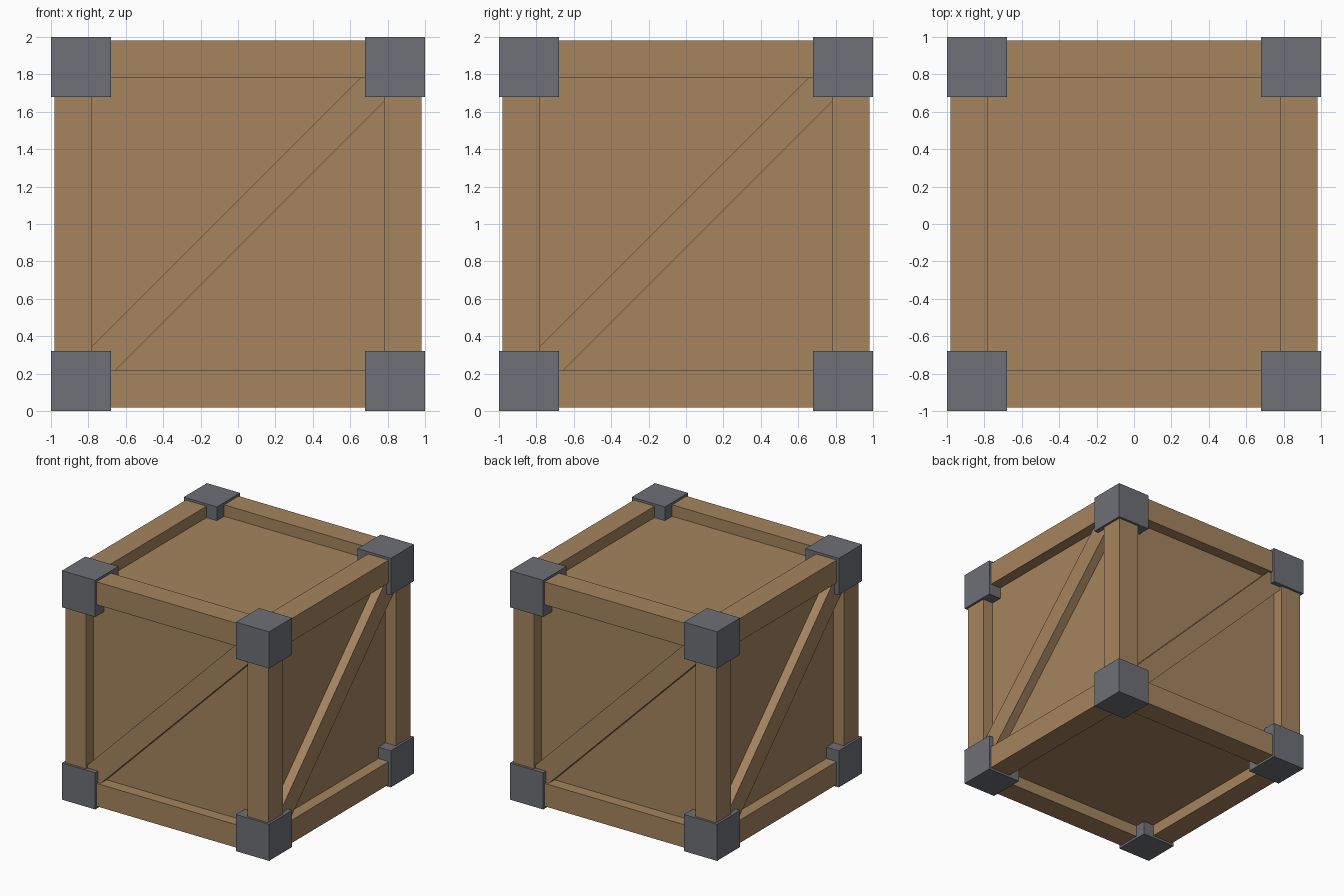
import bpy, math
from mathutils import Matrix, Vector

if "Cube" in bpy.data.objects:
    bpy.data.objects.remove(bpy.data.objects["Cube"])


def material(name, rgb):
    m = bpy.data.materials.new(name)
    m.diffuse_color = (*rgb, 1)
    m.use_nodes = True
    m.node_tree.nodes["Principled BSDF"].inputs["Base Color"].default_value = m.diffuse_color
    return m


wood = material("brown_wood", (0.376, 0.231, 0.114))
metal = material("grey_metal", (0.156, 0.162, 0.183))


def box(name, size, loc, mat, rot=(0, 0, 0)):
    bpy.ops.mesh.primitive_cube_add(size=1, location=loc, rotation=rot)
    ob = bpy.context.object
    ob.name = name
    ob.data.transform(Matrix.Diagonal((*size, 1)))
    ob.data.materials.append(mat)
    return ob


MID = 0.88  # beam centre line, also the depth of the recessed panels

# Recessed panels on all six sides
box("panel_core", (2 * MID,) * 3, (0, 0, 1), wood)

# Twelve frame beams, four along each axis
for axis, label in enumerate(("cross_beam", "side_beam", "upright_post")):
    for a in (-MID, MID):
        for b in (-MID, MID):
            loc = [a, b]
            loc.insert(axis, 0)
            size = [0.2] * 3
            size[axis] = 1.9
            box(label, size, Vector(loc) + Vector((0, 0, 1)), wood)

# Metal corner blocks
for x in (-0.84, 0.84):
    for y in (-0.84, 0.84):
        for z in (0.16, 1.84):
            box("corner_block", (0.32,) * 3, (x, y, z), metal)

# Diagonal brace on each upright side
for k in range(4):
    turn = k * math.pi / 2
    loc = Matrix.Rotation(turn, 3, 'Z') @ Vector((0, -MID, 1))
    box("diagonal_brace", (2.44, 0.16, 0.18), loc, wood, (0, -math.pi / 4, turn))
